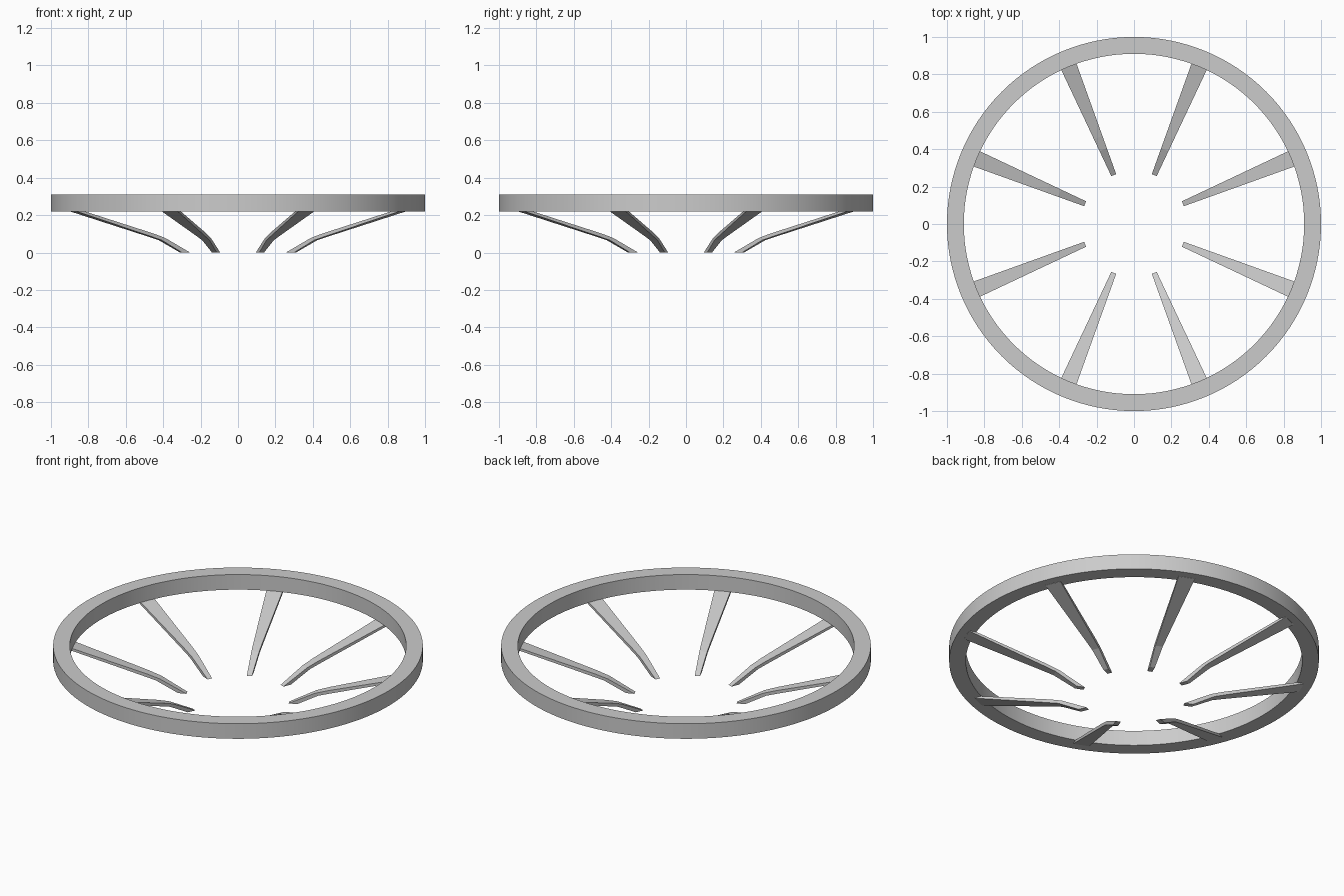
import bpy
import bmesh
from math import cos, sin, pi
from mathutils import Matrix

cube = bpy.data.objects.get("Cube")
if cube:
    bpy.data.objects.remove(cube, do_unlink=True)

grey = bpy.data.materials.new("light_grey")
grey.use_nodes = True
grey.diffuse_color = (0.6, 0.6, 0.6, 1)
grey.node_tree.nodes["Principled BSDF"].inputs["Base Color"].default_value = (0.6, 0.6, 0.6, 1)


def make_object(name, bm):
    bmesh.ops.recalc_face_normals(bm, faces=bm.faces)
    mesh = bpy.data.meshes.new(name)
    bm.to_mesh(mesh)
    bm.free()
    mesh.materials.append(grey)
    obj = bpy.data.objects.new(name, mesh)
    bpy.context.collection.objects.link(obj)
    return obj


# Rim: a rectangular section swept round the z axis
SEGMENTS = 128
section = [(0.91, 0.22), (1.0, 0.22), (1.0, 0.31), (0.91, 0.31)]
bm = bmesh.new()
loops = []
for i in range(SEGMENTS):
    a = 2 * pi * i / SEGMENTS
    loops.append([bm.verts.new((r * cos(a), r * sin(a), z)) for r, z in section])
for i, loop in enumerate(loops):
    following = loops[(i + 1) % SEGMENTS]
    for j in range(4):
        k = (j + 1) % 4
        bm.faces.new((loop[j], following[j], following[k], loop[k]))
rim = make_object("rim", bm)
bpy.ops.object.select_all(action="DESELECT")
rim.select_set(True)
bpy.context.view_layer.objects.active = rim
bpy.ops.object.shade_smooth_by_angle(angle=pi / 6)

# Spokes: bent, tapering bars described by top and underside (radius, height)
top_line = [(0.283, 0.0), (0.43, 0.078), (0.50, 0.102), (0.95, 0.233)]
under_line = [(0.33, 0.0), (0.45, 0.066), (0.52, 0.088), (0.95, 0.219)]


def half_width(r):
    return 0.014 + (r - 0.283) * 0.048


def make_spoke(name, angle):
    bm = bmesh.new()
    rings = []
    for (rt, zt), (ru, zu) in zip(top_line, under_line):
        w = half_width(rt)
        rings.append([bm.verts.new(p) for p in
                      ((rt, -w, zt), (rt, w, zt), (ru, w, zu), (ru, -w, zu))])
    for a, b in zip(rings, rings[1:]):
        for j in range(4):
            k = (j + 1) % 4
            bm.faces.new((a[j], a[k], b[k], b[j]))
    bm.faces.new(rings[0])
    bm.faces.new(rings[-1])
    bm.transform(Matrix.Rotation(angle, 4, "Z"))
    return make_object(name, bm)


for n in range(8):
    make_spoke(f"spoke_{n + 1}", pi / 8 + n * pi / 4)
